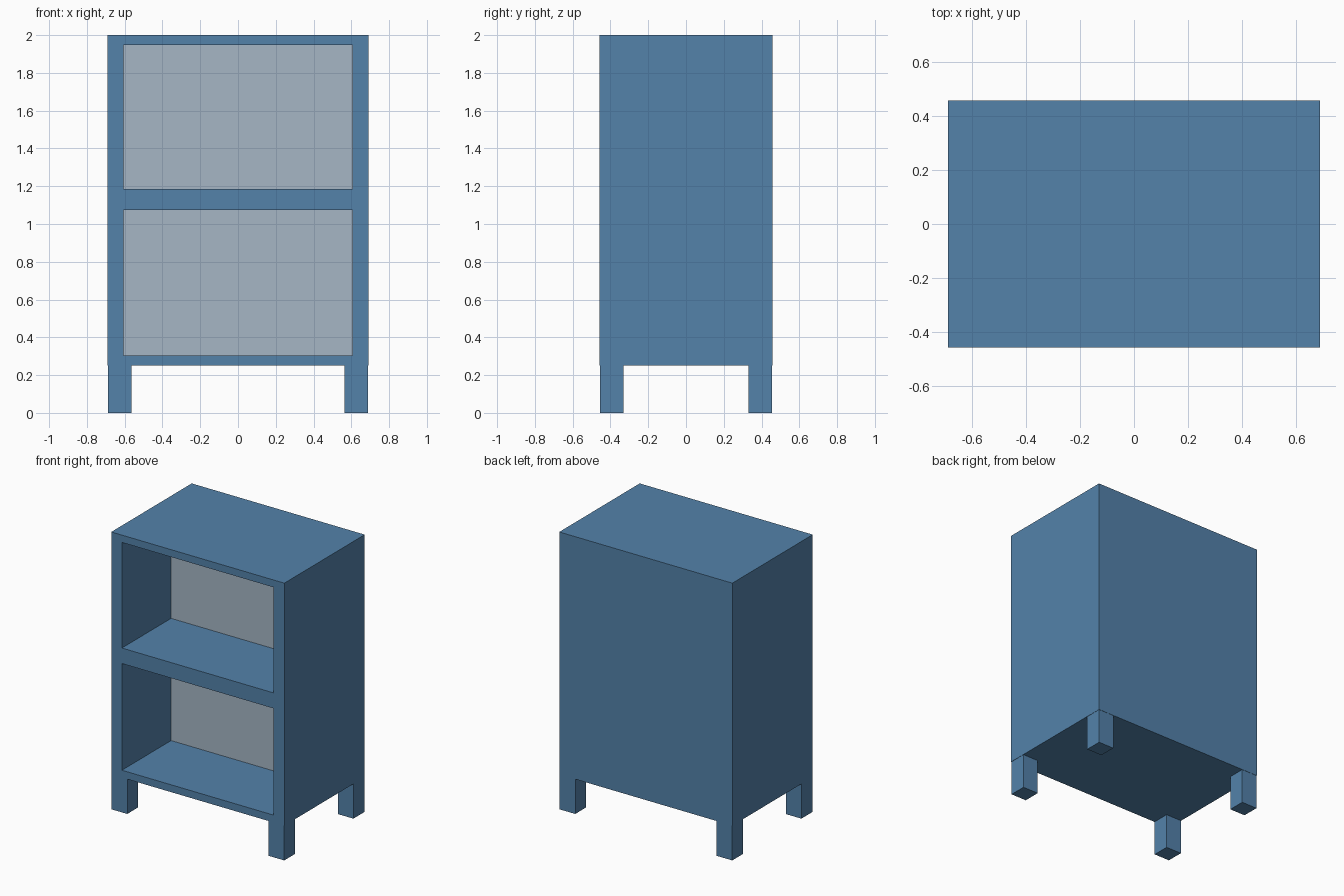
import bpy, bmesh

if "Cube" in bpy.data.objects:
    bpy.data.objects.remove(bpy.data.objects["Cube"])

HX, HY = 0.69, 0.458            # half width and half depth
Z0, Z1 = 0.252, 2.0             # underside and top of the body
LEG = 0.124                     # leg thickness
INSET = 0.002                   # legs sit a hair inside the body outline
RECESS = 0.56                   # depth of the two compartments


def material(name, rgb):
    m = bpy.data.materials.new(name)
    m.diffuse_color = (*rgb, 1)
    m.use_nodes = True
    m.node_tree.nodes["Principled BSDF"].inputs["Base Color"].default_value = m.diffuse_color
    return m


blue = material("blue_paint", (0.087, 0.223, 0.402))
pale = material("pale_back", (0.38, 0.47, 0.56))


def finish(bm, name, mats):
    bmesh.ops.recalc_face_normals(bm, faces=bm.faces[:])
    me = bpy.data.meshes.new(name)
    bm.to_mesh(me)
    bm.free()
    for m in mats:
        me.materials.append(m)
    ob = bpy.data.objects.new(name, me)
    bpy.context.collection.objects.link(ob)
    return ob


# Cabinet body: front grid, extruded back, with two cells pushed in
xs = [-HX, -0.605, 0.605, HX]
zs = [Z0, 0.305, 1.074, 1.186, 1.947, Z1]
bm = bmesh.new()
grid = [[bm.verts.new((x, -HY, z)) for x in xs] for z in zs]
cells = {}
for j in range(len(zs) - 1):
    for i in range(len(xs) - 1):
        cells[i, j] = bm.faces.new((grid[j][i], grid[j][i + 1],
                                    grid[j + 1][i + 1], grid[j + 1][i]))

# Sides, top, underside and back
ext = bmesh.ops.extrude_face_region(bm, geom=list(cells.values()),
                                    use_keep_orig=True)
back = [v for v in ext["geom"] if isinstance(v, bmesh.types.BMVert)]
bmesh.ops.translate(bm, verts=back, vec=(0, 2 * HY, 0))

# Open compartments with a pale inner back
for j in (1, 3):
    front = cells[1, j]
    ext = bmesh.ops.extrude_face_region(bm, geom=[front], use_keep_orig=True)
    inner = [v for v in ext["geom"] if isinstance(v, bmesh.types.BMVert)]
    bmesh.ops.translate(bm, verts=inner, vec=(0, RECESS, 0))
    for f in ext["geom"]:
        if isinstance(f, bmesh.types.BMFace):
            f.material_index = 1
    bm.faces.remove(front)
finish(bm, "cabinet_body", [blue, pale])

# Four square legs
for fb, sy in (("front", -1), ("back", 1)):
    for lr, sx in (("left", -1), ("right", 1)):
        bm = bmesh.new()
        bmesh.ops.create_cube(bm, size=1)
        bmesh.ops.scale(bm, vec=(LEG, LEG, Z0), verts=bm.verts[:])
        leg = finish(bm, f"{fb}_{lr}_leg", [blue])
        leg.location = (sx * (HX - INSET - LEG / 2),
                        sy * (HY - INSET - LEG / 2), Z0 / 2)
